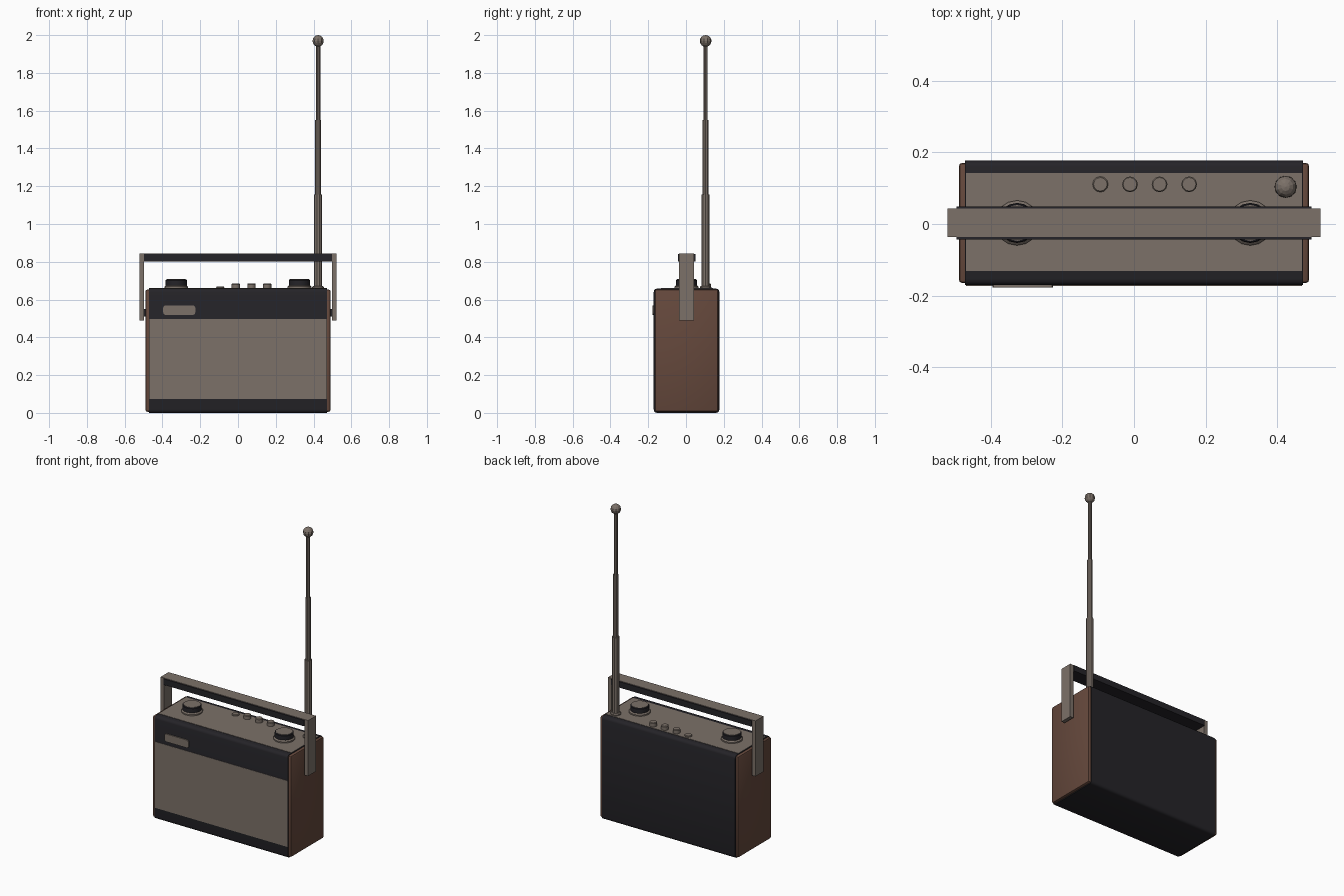
import bpy, bmesh
from mathutils import Matrix, Vector

if "Cube" in bpy.data.objects:
    bpy.data.objects.remove(bpy.data.objects["Cube"])

YC = 0.003  # depth centre of the cabinet

def material(name, rgb):
    m = bpy.data.materials.new(name)
    m.diffuse_color = (*rgb, 1)
    m.use_nodes = True
    m.node_tree.nodes["Principled BSDF"].inputs["Base Color"].default_value = m.diffuse_color
    return m

TAUPE = material("taupe", (0.20, 0.165, 0.14))
DARK = material("charcoal", (0.018, 0.017, 0.021))
WOOD = material("wood", (0.13, 0.065, 0.045))

def finish(name, bm, mat, smooth=True):
    me = bpy.data.meshes.new(name)
    bm.to_mesh(me)
    bm.free()
    ob = bpy.data.objects.new(name, me)
    bpy.context.collection.objects.link(ob)
    me.materials.append(mat)
    if smooth:
        bpy.ops.object.select_all(action='DESELECT')
        ob.select_set(True)
        bpy.context.view_layer.objects.active = ob
        bpy.ops.object.shade_smooth_by_angle(angle=0.6)
    return ob

def box(name, x, y, z, mat, bevel=0, axis=None, segments=2):
    """Box from (min, max) ranges; bevel all edges, or only those along one axis."""
    bm = bmesh.new()
    bmesh.ops.create_cube(bm, size=1)
    for v in bm.verts:
        v.co = Vector([r[0] if c < 0 else r[1] for c, r in zip(v.co, (x, y, z))])
    if bevel:
        edges = [e for e in bm.edges if axis is None or
                 abs((e.verts[0].co - e.verts[1].co).normalized()[axis]) > 0.9]
        bmesh.ops.bevel(bm, geom=edges, offset=bevel, segments=segments,
                        profile=0.5, affect='EDGES')
    return finish(name, bm, mat, bevel > 0)

def turned(name, x, y, profile, sides, mat):
    """Closed solid turned round a vertical axis from (radius, z) pairs."""
    bm = bmesh.new()
    bottom = bm.verts.new((0, 0, profile[0][1]))
    top = bm.verts.new((0, 0, profile[-1][1]))
    rings = []
    for r, z in profile:
        rings.append([bm.verts.new(Matrix.Rotation(6.2831853 * i / sides, 3, 'Z')
                                   @ Vector((r, 0, z))) for i in range(sides)])
    for i in range(sides):
        j = (i + 1) % sides
        bm.faces.new((bottom, rings[0][j], rings[0][i]))
        bm.faces.new((top, rings[-1][i], rings[-1][j]))
        for a, b in zip(rings, rings[1:]):
            bm.faces.new((a[i], a[j], b[j], b[i]))
    bmesh.ops.translate(bm, verts=bm.verts, vec=(x, y, 0))
    return finish(name, bm, mat)

# Cabinet, speaker panel, control plate and badge
box("cabinet", (-0.472, 0.472), (-0.171, 0.177), (0, 0.658), DARK, 0.018, 0, 3)
box("speaker_panel", (-0.47, 0.47), (-0.173, -0.16), (0.073, 0.496), TAUPE)
box("control_plate", (-0.47, 0.47), (-0.132, 0.142), (0.64, 0.660), TAUPE)
box("badge", (-0.396, -0.226), (-0.178, -0.16), (0.519, 0.569), TAUPE, 0.012, 1)

# Wooden ends, handle arms and their pivots, on both sides
for side, s in (("left", -1), ("right", 1)):
    def span(a, b):
        return tuple(sorted((s * a, s * b)))
    box(side + "_wood_end", span(0.46, 0.49), (YC - 0.168, YC + 0.168),
        (0.006, 0.653), WOOD, 0.01)
    box(side + "_handle_arm", span(0.498, 0.522), (YC - 0.04, YC + 0.04),
        (0.488, 0.843), TAUPE)
    box(side + "_handle_pivot", span(0.485, 0.50), (YC - 0.02, YC + 0.02),
        (0.51, 0.55), DARK)

# Handle: strap on top, dark grip beneath
box("handle_strap", (-0.522, 0.522), (YC - 0.04, YC + 0.04), (0.825, 0.843), TAUPE)
box("handle_grip", (-0.497, 0.497), (YC - 0.046, YC + 0.046), (0.802, 0.840), DARK)

# Dials: skirt, dark rim, cap
for side, x in (("left", -0.327), ("right", 0.325)):
    turned(side + "_dial_skirt", x, YC, [(0.063, 0.655), (0.063, 0.668), (0.056, 0.675)], 16, TAUPE)
    turned(side + "_dial_rim", x, YC, [(0.056, 0.67), (0.056, 0.702), (0.053, 0.706)], 16, DARK)
    turned(side + "_dial_cap", x, YC, [(0.05, 0.70), (0.05, 0.708)], 16, TAUPE)

# Row of push buttons, the first one pressed in
for i in range(4):
    x, top = -0.094 + i * 0.0827, 0.668 if i == 0 else 0.685
    turned(f"button_{i + 1}", x, 0.111, [(0.022, 0.65), (0.022, top - 0.004), (0.019, top)], 12, TAUPE)

# Telescopic antenna: collar, three sections, ball tip
AX, AY = 0.424, 0.104
turned("antenna_collar", AX, AY, [(0.031, 0.655), (0.031, 0.666), (0.026, 0.672)], 12, TAUPE)
for i, (r, z0, z1) in enumerate(((0.022, 0.66, 1.155), (0.0165, 1.15, 1.55), (0.0115, 1.545, 1.96))):
    turned(f"antenna_section_{i + 1}", AX, AY, [(r, z0), (r, z1)], 10, TAUPE)
bm = bmesh.new()
bmesh.ops.create_uvsphere(bm, u_segments=10, v_segments=8, radius=0.031)
bmesh.ops.translate(bm, verts=bm.verts, vec=(AX, AY, 1.969))
finish("antenna_tip", bm, TAUPE, False)
